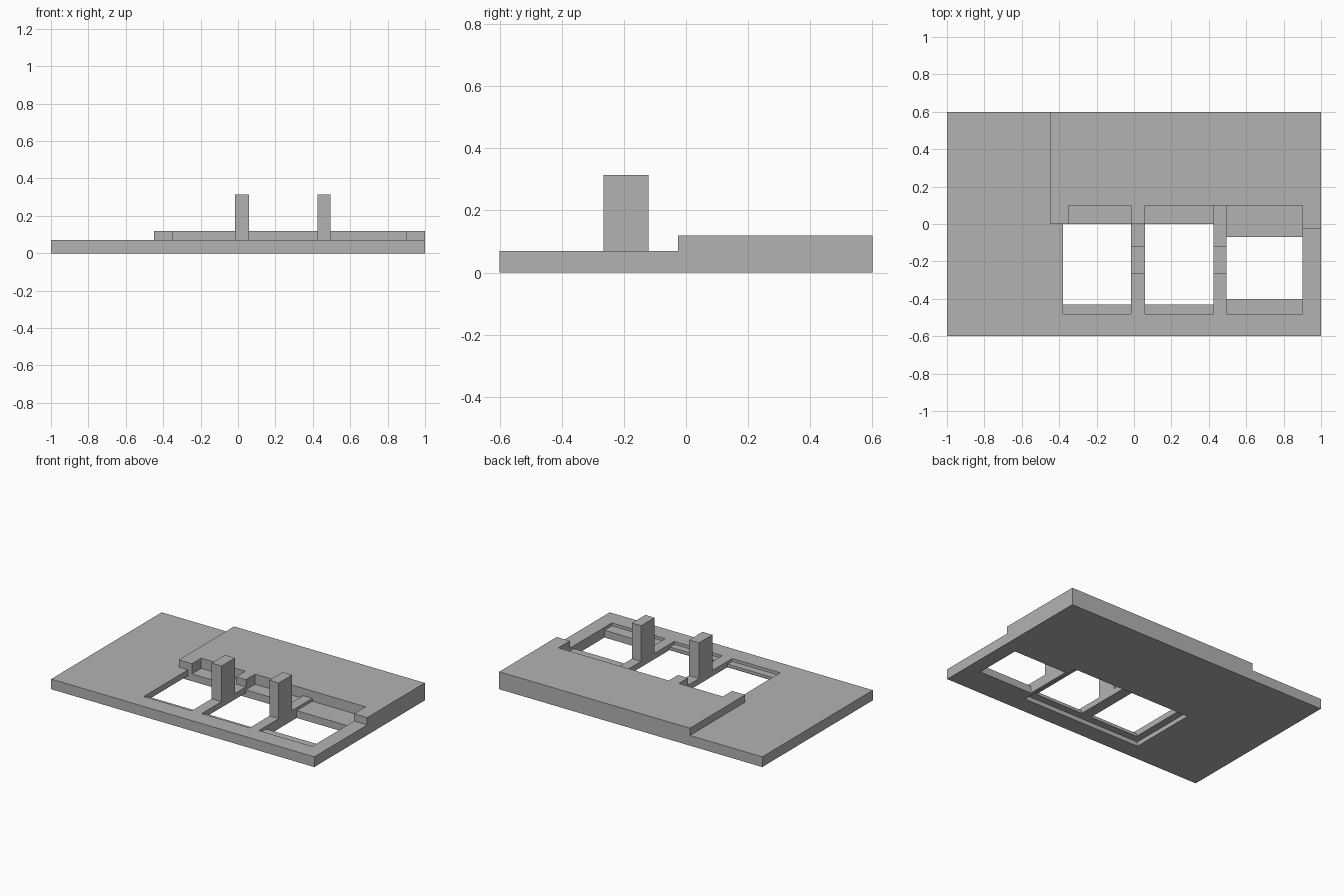
import bpy
import bmesh
from mathutils import Vector

if "Cube" in bpy.data.objects:
    bpy.data.objects.remove(bpy.data.objects["Cube"], do_unlink=True)

BASE, DECK, LEDGE, RECESS, POST = 0.07, 0.12, 0.05, 0.03, 0.315
ABOVE, BELOW = 0.2, -0.1

grey = bpy.data.materials.new("plain_grey")
grey.use_nodes = True
colour = (0.45, 0.45, 0.45, 1)
grey.diffuse_color = colour
grey.node_tree.nodes["Principled BSDF"].inputs["Base Color"].default_value = colour


def box(name, x, y, z):
    """Box spanning the given x, y and z ranges."""
    bm = bmesh.new()
    bmesh.ops.create_cube(bm, size=1)
    for v in bm.verts:
        v.co = Vector([r[0] if c < 0 else r[1] for c, r in zip(v.co, (x, y, z))])
    mesh = bpy.data.meshes.new(name)
    bm.to_mesh(mesh)
    bm.free()
    mesh.materials.append(grey)
    ob = bpy.data.objects.new(name, mesh)
    bpy.context.collection.objects.link(ob)
    return ob


def combine(target, operation, x, y, z):
    """Join a box to the target or cut it away, then discard the box."""
    tool = box("helper", x, y, z)
    tool.hide_render = True
    mod = target.modifiers.new("shape", "BOOLEAN")
    mod.operation, mod.solver, mod.object = operation, "EXACT", tool
    bpy.context.view_layer.update()
    shaped = bpy.data.meshes.new_from_object(
        target.evaluated_get(bpy.context.evaluated_depsgraph_get()))
    target.modifiers.clear()
    target.data = shaped
    bpy.data.objects.remove(tool, do_unlink=True)


# Base plate with the raised deck and its short side spur
plate = box("base_plate", (-1, 1), (-0.6, 0.6), (0, BASE))
combine(plate, "UNION", (-0.45, 1), (0, 0.6), (0, DECK))
combine(plate, "UNION", (0.9, 1), (-0.025, 0.3), (0, DECK))

# Stepped pockets sunk from the top
for x, y in (((-0.38, -0.015), (-0.48, 0)),
             ((-0.35, -0.015), (-0.2, 0.1)),
             ((0.06, 0.425), (-0.48, 0.1)),
             ((0.495, 0.9), (-0.48, 0.1))):
    combine(plate, "DIFFERENCE", x, y, (LEDGE, ABOVE))

# Deck set back behind the second divider
combine(plate, "DIFFERENCE", (0.4, 0.52), (-0.1, 0.1), (BASE, ABOVE))

# Windows right through the plate
for x, y in (((-0.38, -0.015), (-0.43, 0)),
             ((0.06, 0.425), (-0.43, 0)),
             ((0.495, 0.9), (-0.4, -0.07))):
    combine(plate, "DIFFERENCE", x, y, (BELOW, ABOVE))

# Wide recess underneath the first two windows
combine(plate, "DIFFERENCE", (-0.43, 0.475), (-0.48, 0), (BELOW, RECESS))

# Posts standing on the dividers
for name, x in (("right_post", (-0.015, 0.06)), ("left_post", (0.425, 0.495))):
    box(name, x, (-0.265, -0.12), (BASE, POST))
